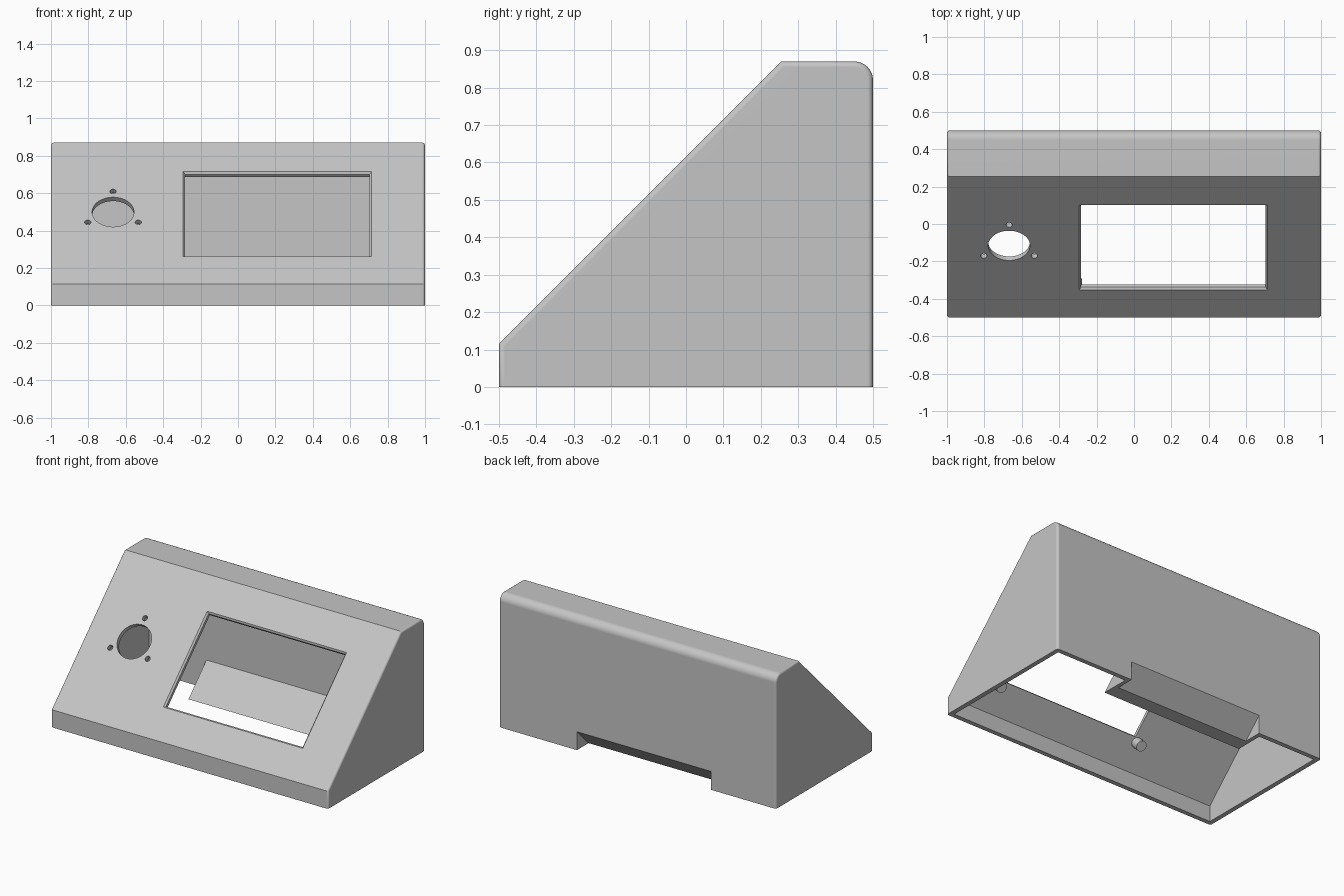
import bpy, bmesh, math
from mathutils import Matrix, Vector

if "Cube" in bpy.data.objects:
    bpy.data.objects.remove(bpy.data.objects["Cube"])

WALL = 0.03
SLOPE = Matrix.Translation((0, -0.5, 0.115)) @ Matrix.Rotation(math.radians(45), 4, 'X')

grey = bpy.data.materials.new("light grey plastic")
grey.use_nodes = True
COLOR = (0.56, 0.56, 0.56, 1)
grey.diffuse_color = COLOR
grey.node_tree.nodes["Principled BSDF"].inputs["Base Color"].default_value = COLOR


def loft(name, rings, matrix=Matrix.Identity(4), round_ends=0):
    """Closed solid through a list of equal-length point rings."""
    bm = bmesh.new()
    loops = [[bm.verts.new(matrix @ Vector(p)) for p in ring] for ring in rings]
    n = len(loops[0])
    bm.faces.new(loops[0])
    bm.faces.new(loops[-1])
    for a, b in zip(loops, loops[1:]):
        for i in range(n):
            j = (i + 1) % n
            bm.faces.new((a[i], a[j], b[j], b[i]))
    bmesh.ops.recalc_face_normals(bm, faces=bm.faces)
    if round_ends:
        ends = [e for e in bm.edges
                if abs(e.verts[0].co.x - e.verts[1].co.x) < 1e-5
                and max(v.co.z for v in e.verts) > 1e-4]
        bmesh.ops.bevel(bm, geom=ends, offset=round_ends, segments=4,
                        profile=0.5, affect='EDGES', clamp_overlap=False)
    mesh = bpy.data.meshes.new(name)
    bm.to_mesh(mesh)
    bm.free()
    mesh.materials.append(grey)
    obj = bpy.data.objects.new(name, mesh)
    bpy.context.collection.objects.link(obj)
    return obj


def prism(name, profile, x0, x1, **kw):
    return loft(name, [[(x, y, z) for y, z in profile] for x in (x0, x1)], **kw)


def cylinder(name, x, u, radius, n0, n1, sides=32):
    """Cylinder standing square to the sloped panel."""
    angles = [2 * math.pi * i / sides for i in range(sides)]
    return loft(name, [[(x + radius * math.cos(a), u + radius * math.sin(a), n)
                        for a in angles] for n in (n0, n1)], matrix=SLOPE)


def arc(cy, cz, r, steps=8):
    return [(cy + r * math.sin(a), cz + r * math.cos(a))
            for a in (math.pi / 2 * i / steps for i in range(steps + 1))]


def cut(obj, cutters):
    for c in cutters:
        c.hide_render = True
        mod = obj.modifiers.new("cut", 'BOOLEAN')
        mod.operation = 'DIFFERENCE'
        mod.solver = 'EXACT'
        mod.object = c
    bpy.context.view_layer.update()
    result = bpy.data.meshes.new_from_object(
        obj.evaluated_get(bpy.context.evaluated_depsgraph_get()))
    obj.modifiers.clear()
    obj.data = result


def smooth(obj):
    bpy.ops.object.select_all(action='DESELECT')
    obj.select_set(True)
    bpy.context.view_layer.objects.active = obj
    bpy.ops.object.shade_smooth_by_angle(angle=math.radians(32))
    mod = obj.modifiers.new("weighted normals", 'WEIGHTED_NORMAL')
    mod.keep_sharp = True


# Sloped enclosure and its hollow, open at the bottom
enclosure = prism("enclosure", [(-0.5, 0), (-0.5, 0.115), (0.255, 0.87)]
                  + arc(0.45, 0.82, 0.05) + [(0.5, 0)], -1, 1, round_ends=0.015)
cavity = prism("cavity_cutter", [(-0.47, -0.1), (-0.47, 0.103), (0.267, 0.84)]
               + arc(0.45, 0.82, 0.02) + [(0.47, -0.1)], -1 + WALL, 1 - WALL)

# Display window with a slightly flared rim
WX0, WX1, WU0, WU1 = -0.283, 0.704, 0.219, 0.839


def window_ring(grow, n):
    return [(WX0 - grow, WU0 - grow, n), (WX1 + grow, WU0 - grow, n),
            (WX1 + grow, WU1 + grow, n), (WX0 - grow, WU1 + grow, n)]


window = loft("window_cutter", [window_ring(0, -0.08), window_ring(0, -0.01),
                                window_ring(0.01, 0), window_ring(0.01, 0.05)], matrix=SLOPE)

# Round opening with three screw holes
HX, HU = -0.668, 0.544
holes = [cylinder("round_hole_cutter", HX, HU, 0.112, -0.08, 0.05, 48)]
for k in range(3):
    a = math.radians(90 + 120 * k)
    holes.append(cylinder("screw_hole_cutter", HX + 0.156 * math.cos(a),
                          HU + 0.156 * math.sin(a), 0.017, -0.08, 0.05, 20))

# Rear notch covered by a sloped hood inside
notch = prism("notch_cutter", [(0.33, -0.05), (0.58, 0.2), (0.58, -0.05)], -0.53, 0.437)
hood = prism("rear_hood", [(0.285, 0), (0.475, 0.19), (0.475, 0)], -0.557, 0.462)

cutters = [cavity, window, notch] + holes
cut(enclosure, cutters)
cut(hood, [notch])
for c in cutters:
    bpy.data.objects.remove(c)

# Mounting pegs behind the corners of the window
for side, x in (("right", -0.31), ("left", 0.75)):
    for level, u in (("lower", 0.19), ("upper", 0.925)):
        peg = cylinder(f"{level}_{side}_peg", x, u, 0.033, -0.09, -0.02, 24)
        smooth(peg)

smooth(enclosure)
